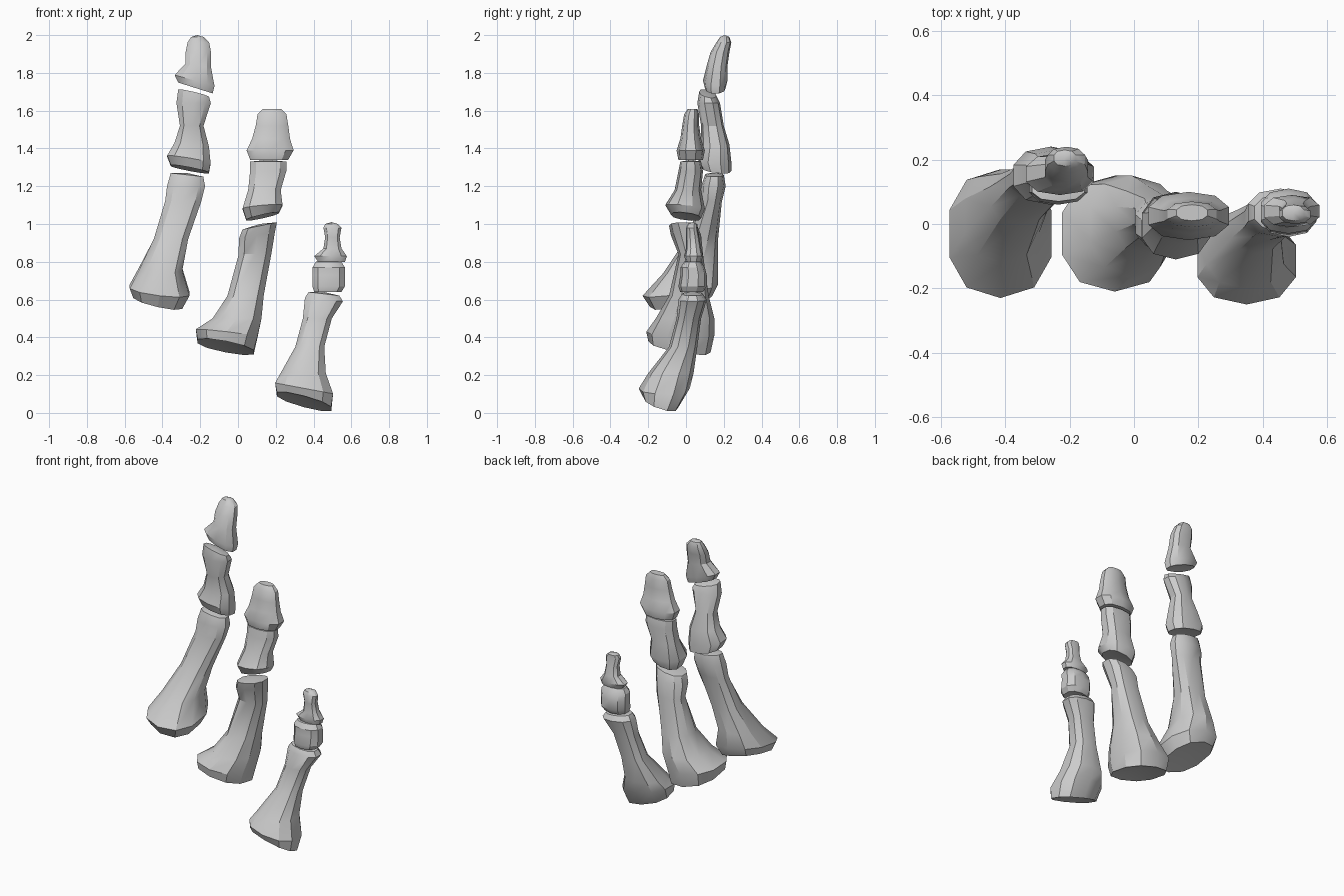
import bpy
import bmesh
import math

SIDES = 10

cube = bpy.data.objects.get("Cube")
if cube:
    bpy.data.objects.remove(cube, do_unlink=True)

bone_grey = bpy.data.materials.new("bone grey")
bone_grey.use_nodes = True
colour = (0.6, 0.6, 0.6, 1)
bone_grey.diffuse_color = colour
bone_grey.node_tree.nodes["Principled BSDF"].inputs["Base Color"].default_value = colour


def ring(bm, section):
    """One cross-section, in hundredths: height, left, right, front, back,
    then how far the right and back edges are lifted."""
    z, left, right, front, back, lift_x, lift_y = section
    verts = []
    for i in range(SIDES):
        angle = math.tau * (i + 0.5) / SIDES
        c, s = math.cos(angle), math.sin(angle)
        # slightly squared ellipse gives the long ridges of the shaft
        c = math.copysign(abs(c) ** 0.85, c)
        s = math.copysign(abs(s) ** 0.85, s)
        x = (left + right) / 2 + c * (right - left) / 2
        y = (front + back) / 2 + s * (back - front) / 2
        verts.append(bm.verts.new((x / 100, y / 100, (z + c * lift_x + s * lift_y) / 100)))
    return verts


def cap(bm, loop, bulge, flip):
    """Close an end with a fan whose middle is raised or hollowed."""
    middle = sum((v.co for v in loop), loop[0].co * 0) / SIDES
    middle.z += bulge / 100
    tip = bm.verts.new(middle)
    for i in range(SIDES):
        a, b = loop[i], loop[(i + 1) % SIDES]
        bm.faces.new((b, a, tip) if flip else (a, b, tip))


def bone(name, sections, hollow=1, dome=1):
    """Loft a bone through its cross-sections, from base to head."""
    bm = bmesh.new()
    loops = [ring(bm, section) for section in sections]
    for low, high in zip(loops, loops[1:]):
        for i in range(SIDES):
            j = (i + 1) % SIDES
            bm.faces.new((low[i], low[j], high[j], high[i]))
    cap(bm, loops[0], hollow, True)
    cap(bm, loops[-1], dome, False)
    bmesh.ops.recalc_face_normals(bm, faces=bm.faces)
    mesh = bpy.data.meshes.new(name)
    bm.to_mesh(mesh)
    bm.free()
    mesh.materials.append(bone_grey)
    obj = bpy.data.objects.new(name, mesh)
    bpy.context.collection.objects.link(obj)
    bpy.ops.object.select_all(action="DESELECT")
    obj.select_set(True)
    bpy.context.view_layer.objects.active = obj
    bpy.ops.object.shade_smooth_by_angle(angle=math.radians(32))


# Long toe on the right
bone("right_metatarsal", [
    (59, -56, -29, -19, 14, -3, 3),
    (65, -58, -25, -23, 17, -2, 3),
    (76, -53, -29, -12, 17, 0, 2),
    (92, -45, -26, 0, 17, 0, 0),
    (112, -39, -19, 8, 19, 0, 0),
    (120, -38, -17, 8, 21, 0, 0),
    (126, -36, -18, 10, 20, -1, 0)], hollow=2)
bone("right_middle_phalanx", [
    (129, -36, -15, 8, 24, -2, -1),
    (134, -38, -14, 6, 24, -2, -1),
    (142, -34, -15, 8, 23, -1, 0),
    (152, -31, -18, 8, 20, 0, 0),
    (164, -33, -14, 6, 18, 0, 0),
    (169, -32, -15, 7, 16, -2, -1)])
bone("right_tip_phalanx", [
    (172, -32, -13, 10, 21, -3, 0),
    (176, -34, -12, 9, 22, -3, 0),
    (184, -28, -14, 11, 22, -1, 0),
    (191, -28, -14, 13, 23, 0, 0),
    (196, -27, -15, 16, 24, 0, 0),
    (199, -25, -18, 18, 23, 0, 0)])

# Middle toe
bone("centre_metatarsal", [
    (35, -22, 9, -20, 13, -3, -3),
    (42, -23, 11, -21, 15, -2, -1),
    (50, -14, 13, -16, 15, 0, 0),
    (62, -6, 14, -9, 12, 0, 0),
    (84, 0, 18, -4, 9, 0, 0),
    (94, 0, 20, -8, 8, 2, 0),
    (99, 2, 21, -9, 6, 2, 0)], hollow=3)
bone("centre_middle_phalanx", [
    (104, 4, 22, -8, 8, 2, -1),
    (109, 2, 24, -11, 10, 1, -1),
    (118, 5, 23, -6, 8, 0, 0),
    (128, 6, 26, -4, 9, 0, 0),
    (133, 6, 26, -3, 8, 0, 0)])
bone("centre_tip_phalanx", [
    (134, 6, 27, -4, 9, 0, 0),
    (139, 4, 30, -5, 10, 0, 0),
    (145, 7, 28, -3, 8, 0, 0),
    (152, 9, 27, -2, 7, 0, 0),
    (158, 10, 26, -1, 7, 0, 0),
    (161, 13, 23, 1, 6, 0, 0)], dome=0)

# Short toe on the left
bone("left_metatarsal", [
    (6, 20, 50, -23, -4, -4, -3),
    (13, 19, 51, -25, 2, -3, 0),
    (21, 22, 47, -20, 4, 0, 0),
    (35, 30, 46, -9, 6, 0, 0),
    (50, 34, 50, -5, 8, 0, 0),
    (60, 35, 56, -4, 11, -1, 0),
    (63, 37, 54, -2, 9, -1, 0)], hollow=2)
bone("left_middle_phalanx", [
    (64, 40, 55, -3, 9, 0, 0),
    (67, 39, 57, -4, 11, 0, 0),
    (73, 39, 57, -3, 11, 0, 0),
    (77, 39, 57, -3, 10, 0, 0),
    (80, 41, 55, -1, 8, 0, 0)])
bone("left_tip_phalanx", [
    (80, 42, 57, 0, 8, 0, 0),
    (83, 40, 58, -1, 9, 0, 0),
    (87, 45, 55, 0, 8, 0, 0),
    (93, 46, 54, 0, 7, 0, 0),
    (98, 45, 55, 0, 6, 0, 0),
    (100, 46, 53, 1, 6, 0, 0)])
